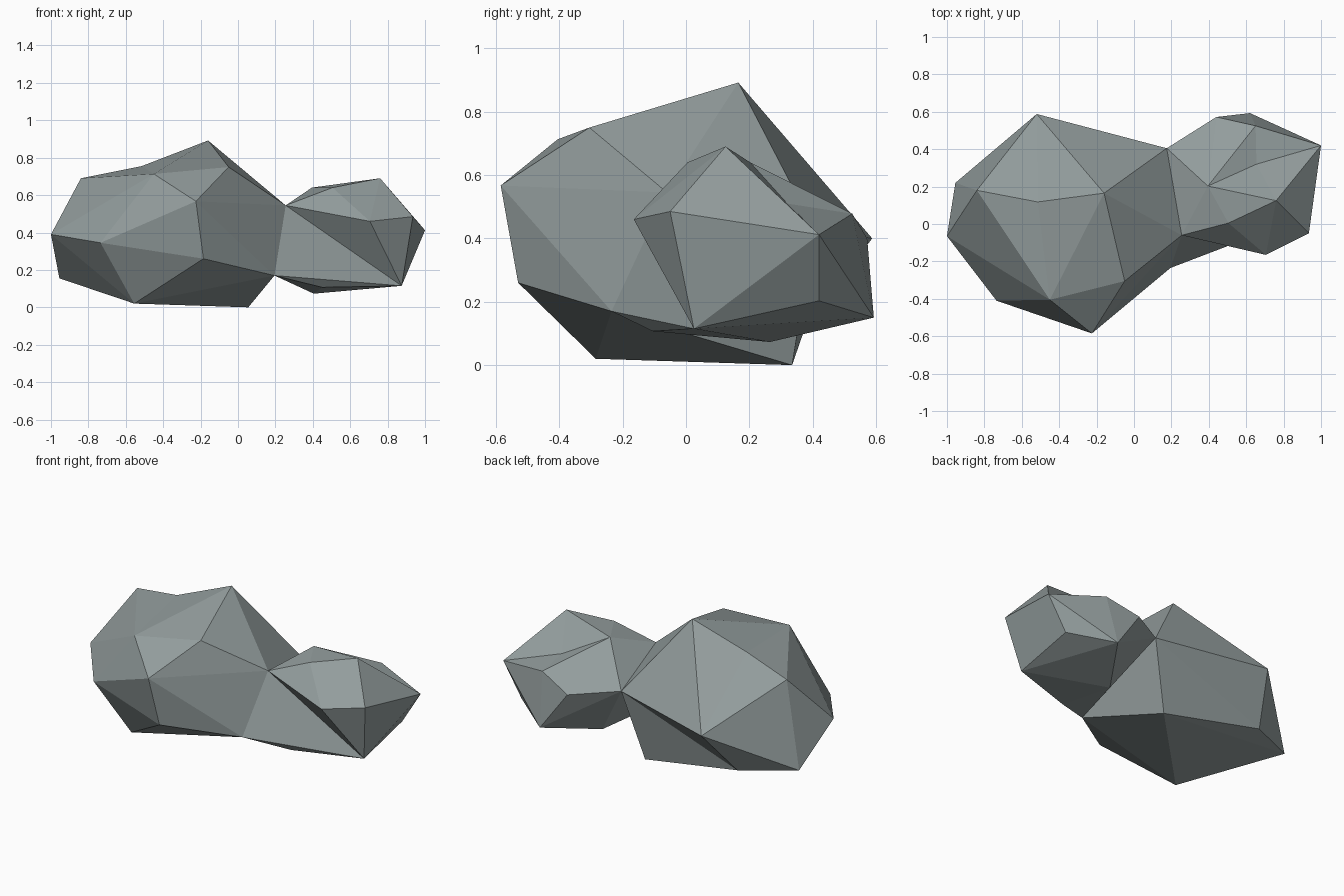
import bpy
import bmesh
from mathutils import Vector

cube = bpy.data.objects.get("Cube")
if cube:
    bpy.data.objects.remove(cube, do_unlink=True)

# One flat stone colour
stone = bpy.data.materials.new("grey_stone")
stone.use_nodes = True
colour = (0.29, 0.335, 0.335, 1)
stone.diffuse_color = colour
stone.node_tree.nodes["Principled BSDF"].inputs["Base Color"].default_value = colour
stone.node_tree.nodes["Principled BSDF"].inputs["Roughness"].default_value = 0.9

# The triangular neck where the two boulders meet
neck = {
    "neck_top": (0.255, -0.06, 0.545),
    "neck_back": (0.175, 0.405, 0.43),
    "neck_low": (0.195, -0.235, 0.17),
}

# Corners of the large boulder
large = {
    "peak": (-0.16, 0.165, 0.892),
    "shoulder": (-0.05, -0.305, 0.75),
    "brow": (-0.45, -0.405, 0.713),
    "nose": (-0.225, -0.585, 0.567),
    "chin": (-0.185, -0.53, 0.26),
    "crown": (-0.84, 0.18, 0.69),
    "cheek": (-0.735, -0.41, 0.345),
    "side_mid": (-1, -0.065, 0.39),
    "side_low": (-0.955, 0.22, 0.155),
    "foot_front": (-0.555, -0.285, 0.02),
    "foot_back": (0.055, 0.335, 0),
    "back_low": (-0.63, 0.38, 0.13),
    "back_mid": (-0.52, 0.588, 0.4),
}

# Corners of the small boulder
small = {
    "ridge_back": (0.395, 0.203, 0.64),
    "ridge_front": (0.505, 0.005, 0.64),
    "peak": (0.76, 0.125, 0.69),
    "front_mid": (0.705, -0.165, 0.46),
    "side_front": (0.935, -0.05, 0.485),
    "side_back": (1, 0.42, 0.412),
    "front_low": (0.45, -0.105, 0.107),
    "foot": (0.405, 0.265, 0.073),
    "side_low": (0.875, 0.025, 0.115),
    "side_rear": (0.87, 0.42, 0.203),
    "back_mid": (0.44, 0.572, 0.4),
    "back_low": (0.62, 0.593, 0.15),
    "back_top": (0.65, 0.525, 0.478),
}


def faces_within(bm, corners):
    return [f for f in bm.faces if all(v in corners for v in f.verts)]


def dent(bm, corners, point):
    """Replace the faces between the corners by a fan around a sunken point."""
    patch = faces_within(bm, corners)
    if not patch:
        return
    rim = [e.verts[:] for e in {e for f in patch for e in f.edges}
           if sum(f in patch for f in e.link_faces) == 1]
    bmesh.ops.delete(bm, geom=patch, context="FACES")
    centre = bm.verts.new(Vector(point))
    for a, b in rim:
        bm.faces.new((a, b, centre))


def boulder(name, points, dent_corners, dent_point, crease):
    """Hull the corners, turn one crease, sink one dent and open the neck."""
    bm = bmesh.new()
    v = {key: bm.verts.new(co) for key, co in {**points, **neck}.items()}
    bmesh.ops.convex_hull(bm, input=bm.verts[:])
    edge = bm.edges.get([v[key] for key in crease])
    if edge:
        bmesh.utils.edge_rotate(edge, True)
    dent(bm, [v[key] for key in dent_corners], dent_point)
    bmesh.ops.recalc_face_normals(bm, faces=bm.faces[:])
    opening = faces_within(bm, [v[key] for key in neck])
    bmesh.ops.delete(bm, geom=opening, context="FACES_ONLY")
    mesh = bpy.data.meshes.new(name)
    bm.to_mesh(mesh)
    bm.free()
    mesh.materials.append(stone)
    obj = bpy.data.objects.new(name, mesh)
    bpy.context.collection.objects.link(obj)


boulder("large_boulder", large, ("crown", "back_mid", "peak", "brow"),
        (-0.515, 0.118, 0.755), ("back_mid", "foot_back"))
boulder("small_boulder", small, ("ridge_back", "back_top", "peak", "side_back"),
        (0.655, 0.32, 0.51), ("neck_low", "front_mid"))
